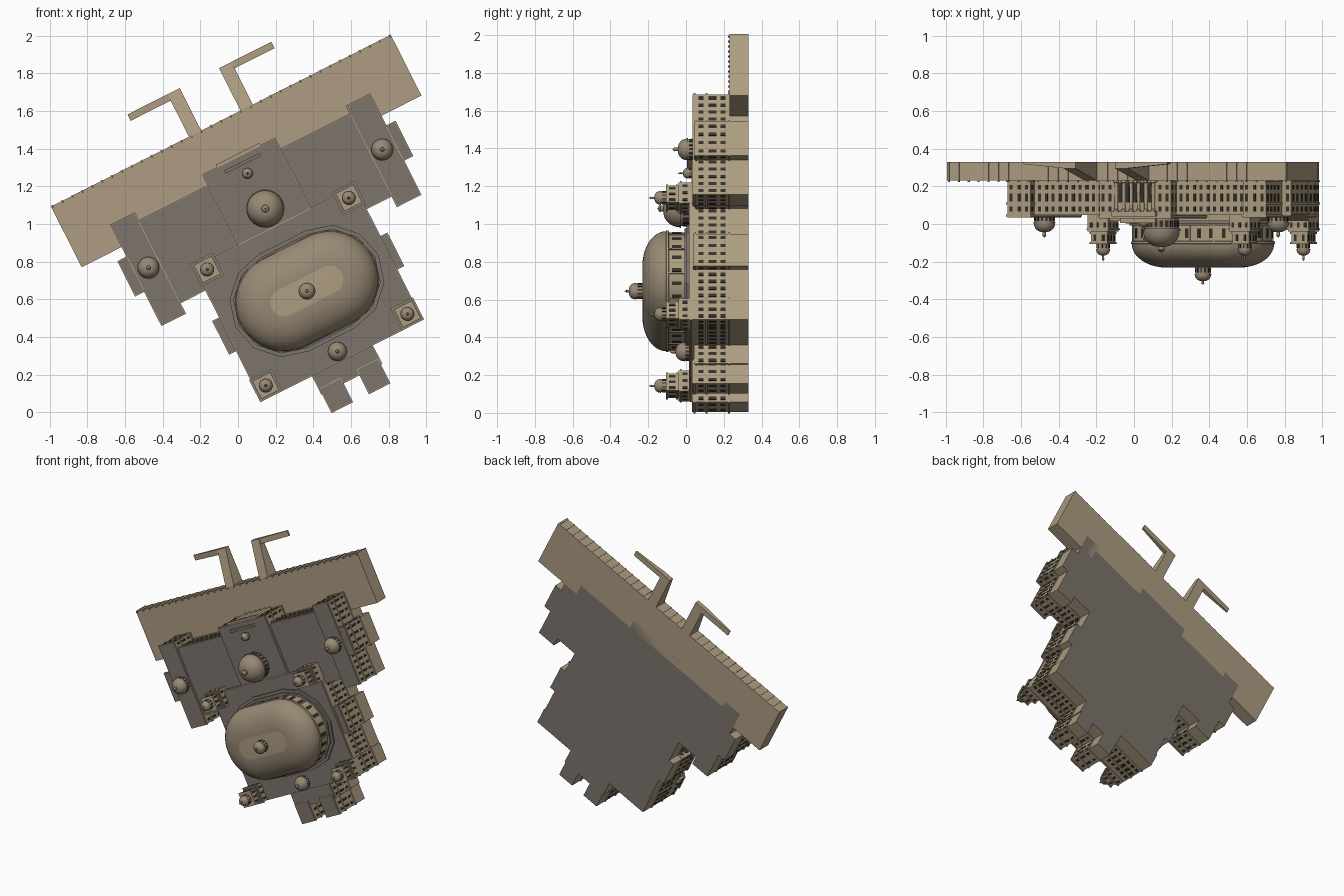
import bpy, bmesh
from math import sin, cos, pi, radians
from mathutils import Matrix, Vector

if "Cube" in bpy.data.objects:
    bpy.data.objects.remove(bpy.data.objects["Cube"])

# plan frame: u across, v toward the entrance, h up; the whole model lies on its back
ANG, CU, YB = radians(26.8), 0.617, 0.33
M = Matrix(((cos(ANG), -sin(ANG), 0, cos(ANG) * CU), (0, 0, -1, YB),
            (sin(ANG), cos(ANG), 0, sin(ANG) * CU), (0, 0, 0, 1)))


def mat(name, c):
    m = bpy.data.materials.new(name)
    m.diffuse_color = (*c, 1)
    m.use_nodes = True
    m.node_tree.nodes["Principled BSDF"].inputs["Base Color"].default_value = m.diffuse_color
    return m


WALL = mat("stone", (0.42, 0.335, 0.22))
ROOF = mat("roof", (0.20, 0.178, 0.15))
DOME = mat("dome_stone", (0.31, 0.25, 0.175))
DARK = mat("window_dark", (0.035, 0.03, 0.022))


def finish(bm, name, mats, smooth=False):
    bmesh.ops.recalc_face_normals(bm, faces=bm.faces)
    me = bpy.data.meshes.new(name)
    bm.to_mesh(me)
    bm.free()
    me.transform(M)
    for m in mats:
        me.materials.append(m)
    ob = bpy.data.objects.new(name, me)
    bpy.context.collection.objects.link(ob)
    if smooth:
        bpy.context.view_layer.objects.active = ob
        ob.select_set(True)
        bpy.ops.object.shade_smooth_by_angle(angle=radians(35))
        ob.select_set(False)


def add_box(bm, c, size, ang=0.0):
    mx = Matrix.Translation(c) @ Matrix.Rotation(ang, 4, 'Z') @ Matrix.Diagonal((*size, 1))
    return bmesh.ops.create_cube(bm, size=1, matrix=mx)['verts']


def span(bm, u0, u1, v0, v1, h0, h1):
    return add_box(bm, ((u0 + u1) / 2, (v0 + v1) / 2, (h0 + h1) / 2), (u1 - u0, v1 - v0, h1 - h0))


def block(name, u0, u1, v0, v1, h0, h1, roof=True, bands=()):
    """Walled block with roof-coloured caps and thin projecting bands."""
    bm = bmesh.new()
    span(bm, u0, u1, v0, v1, h0, h1)
    bm.normal_update()
    for f in bm.faces:
        f.material_index = 1 if roof and abs(f.normal.z) > .9 else 0
    for b in bands:
        span(bm, u0 - .005, u1 + .005, v0 - .005, v1 + .005, b - .005, b + .005)
    finish(bm, name, [WALL, ROOF])


def stadium(bm, u, v, a, rings, n=16, cap_mat=0):
    """Loft of stadium rings (r, h); a is half of the straight part, 0 = round."""
    prev = None
    for r, h in rings:
        r = max(r, .0005)
        ring = []
        for s in (1, -1):
            ts = range(n + 1) if a else range(n)
            ring += [bm.verts.new((u + s * (a + r * sin(pi * i / n)), v - s * r * cos(pi * i / n), h))
                     for i in ts]
        if prev:
            k = len(ring)
            for i in range(k):
                bm.faces.new((prev[i], prev[(i + 1) % k], ring[(i + 1) % k], ring[i]))
        else:
            bm.faces.new(ring)
        prev = ring
    bm.faces.new(prev).material_index = cap_mat


def perimeter(u, v, a, r, count):
    """Evenly spaced (position, angle) around a stadium."""
    total = 4 * a + 2 * pi * r
    for i in range(count):
        s = (i + .5) / count * total
        sg = 1
        if s >= total / 2:
            s, sg = s - total / 2, -1
        if s < 2 * a:
            p, t = Vector((-a + s, -r)), 0
        else:
            t = (s - 2 * a) / r
            p = Vector((a + r * sin(t), -r * cos(t)))
        yield u + sg * p.x, v + sg * p.y, t


windows = bmesh.new()


def round_windows(u, v, a, r, h, w, hh, count):
    for x, y, t in perimeter(u, v, a, r, count):
        add_box(windows, (x, y, h), (w, .005, hh), t)


def box_windows(u0, u1, v0, v1, rows, pitch, w, inside=lambda x, y, h: False):
    for x0, y0, dx, dy, L in ((u0, v0, 1, 0, u1 - u0), (u1, v0, 0, 1, v1 - v0),
                              (u1, v1, -1, 0, u1 - u0), (u0, v1, 0, -1, v1 - v0)):
        n = max(1, int(L / pitch))
        for i in range(n):
            s = (i + .5) * L / n
            x, y = x0 + dx * s, y0 + dy * s
            for h, hh in rows:
                if not inside(x + dy * .008, y - dx * .008, h):
                    add_box(windows, (x, y, h), (w if dx else .005, w if dy else .005, hh))


def dome(name, u, v, r, h0, hd, hr, tip, cnt=12):
    """Round drum, dome of height hr and a small lantern with finial."""
    bm = bmesh.new()
    k = r * .16
    h1 = h0 + hd
    rings = [(r * .93, h0), (r * .93, h1 - r * .1), (r * 1.04, h1 - r * .1), (r * 1.04, h1)]
    rings += [(k + (r - k) * cos(i * pi / 16), h1 + hr * sin(i * pi / 16)) for i in range(9)]
    top = h1 + hr
    rings += [(k, top + (tip - top) * .45), (k * 1.25, top + (tip - top) * .5),
              (k * .8, top + (tip - top) * .72), (k * .2, top + (tip - top) * .8), (0, tip)]
    stadium(bm, u, v, 0, rings, 12)
    finish(bm, name, [DOME], True)
    round_windows(u, v, 0, r * .93, h0 + hd * .45, r * .18, hd * .55, cnt)


# building masses: name, u0, u1, v0, v1, height
masses = [("drum_block", -.475, .475, 0, .79, .315), ("nave", -.212, .212, .7, 1.208, .302),
          ("cross_wing", -.66, .66, .66, 1.143, .282), ("apse_link", -.175, .178, -.11, .05, .288)]
for s, side in ((-1, "left"), (1, "right")):
    for nm, a, b, v0, v1, h in (("pavilion", .632, .768, .597, 1.19, .296),
                                ("pavilion_bay", .7, .822, .8, 1.0, .288),
                                ("side_bay", .4, .516, .3, .49, .293),
                                ("apse_room", .052, .17, -.222, -.085, .297),
                                ("tower_base", .36, .482, 0, .122, .37),
                                ("tower_base_front", .36, .482, .69, .812, .37)):
        u0, u1 = sorted((s * a, s * b))
        masses.append((f"{side}_{nm}", u0, u1, v0, v1, h))

ROWS = [(.135, .026), (.19, .042), (.25, .026)]
for nm, u0, u1, v0, v1, h in masses:
    block(nm, u0, u1, v0, v1, 0, h, bands=(.103, .222, h - .012))

    def hidden(x, y, z, me=nm):
        if me == "nave" and y > 1.2 and abs(x) < .13:
            return True
        return any(m[0] != me and m[1] < x < m[2] and m[3] < y < m[4] and z < m[5] for m in masses)
    box_windows(u0, u1, v0, v1, ROWS, .04, .017, hidden)

# terrace with ribbed front wall and posts
block("terrace", -1.01, 1.01, 1.062, 1.423, 0, .1, roof=False)
bm = bmesh.new()
for i in range(35):
    u = -1.002 + i * 2.004 / 34
    add_box(bm, (u, 1.4235, .05), (.012, .005, .1))
    add_box(bm, (u, 1.416, .104), (.008, .008, .008))
finish(bm, "terrace_ribs_and_posts", [WALL])

# L-shaped entrance ramps
for s, side in ((-1, "left"), (1, "right")):
    bm = bmesh.new()
    u0, u1 = sorted((s * .117, s * .19))
    for v in span(bm, u0, u1, 1.423, 1.676, 0, .1):
        if v.co.z > .05 and v.co.y > 1.5:
            v.co.z = .035
    u0, u1 = sorted((s * .185, s * .428))
    for v in span(bm, u0, u1, 1.638, 1.676, 0, .035):
        if v.co.z > .02 and abs(v.co.x) > .3:
            v.co.z = .012
    finish(bm, f"{side}_ramp", [WALL])

# entrance portico columns, attic slab and small domes of the front
bm = bmesh.new()
for i in range(6):
    stadium(bm, -.11 + i * .044, 1.212, 0, [(.014, .1), (.014, .11), (.01, .112), (.009, .25),
                                            (.014, .256), (.014, .264)], 6)
span(bm, -.13, .13, 1.2, 1.226, .264, .29)
finish(bm, "portico", [WALL], True)
for i in range(5):
    add_box(windows, (-.088 + i * .044, 1.208, .165), (.02, .005, .11))
block("front_attic", -.105, .105, 1.16, 1.178, .3, .325)
dome("front_small_dome", 0, 1.11, .028, .3, .02, .026, .375, 8)
dome("front_dome", 0, .9, .098, .3, .065, .085, .485, 20)
for s, side in ((-1, "left"), (1, "right")):
    dome(f"{side}_pavilion_dome", s * .695, .9, .057, .29, .035, .048, .405, 14)
dome("apse_dome", 0, .051, .05, .31, .03, .045, .42, 14)

# four corner towers
for s, side in ((-1, "left"), (1, "right")):
    for v, end in ((.061, "rear"), (.751, "front")):
        u = s * .421
        block(f"{side}_{end}_tower_stage", u - .048, u + .048, v - .048, v + .048, .36, .435,
              roof=False, bands=(.377, .43))
        box_windows(u - .048, u + .048, v - .048, v + .048, [(.403, .034)], .032, .014)
        box_windows(u - .061, u + .061, v - .061, v + .061, [(.335, .026)], .04, .015)
        dome(f"{side}_{end}_tower_dome", u, v, .036, .43, .037, .03, .53, 10)

# great oblong dome on its drum
VC, A = .41, .136
bm = bmesh.new()
stadium(bm, 0, VC, A, [(.29, .31), (.29, .327), (.27, .327), (.27, .338)], 6)
finish(bm, "drum_plinth", [ROOF])
bm = bmesh.new()
stadium(bm, 0, VC, A, [(.25, .33), (.25, .42), (.262, .423), (.262, .434), (.257, .437)], 16)
finish(bm, "great_drum", [WALL], True)
bm = bmesh.new()
stadium(bm, 0, VC, A, [(.073 + .184 * cos(i * pi / 20), .435 + .126 * sin(i * pi / 20))
                       for i in range(11)], 16, 1)
finish(bm, "great_dome", [DOME, WALL], True)
round_windows(0, VC, A, .25, .378, .02, .05, 30)
bm = bmesh.new()
for x, y, t in perimeter(0, VC, A, .252, 60):
    if int(round(x * 1e4 + y * 1e4)) is not None:
        pass
for i, (x, y, t) in enumerate(perimeter(0, VC, A, .252, 60)):
    if i % 2 == 0 and i % 4 == 0:
        add_box(bm, (x, y, .378), (.008, .008, .09), t)
finish(bm, "drum_pilasters", [WALL])
dome("great_lantern", 0, VC, .043, .555, .045, .033, .655, 12)

finish(windows, "windows", [DARK])
